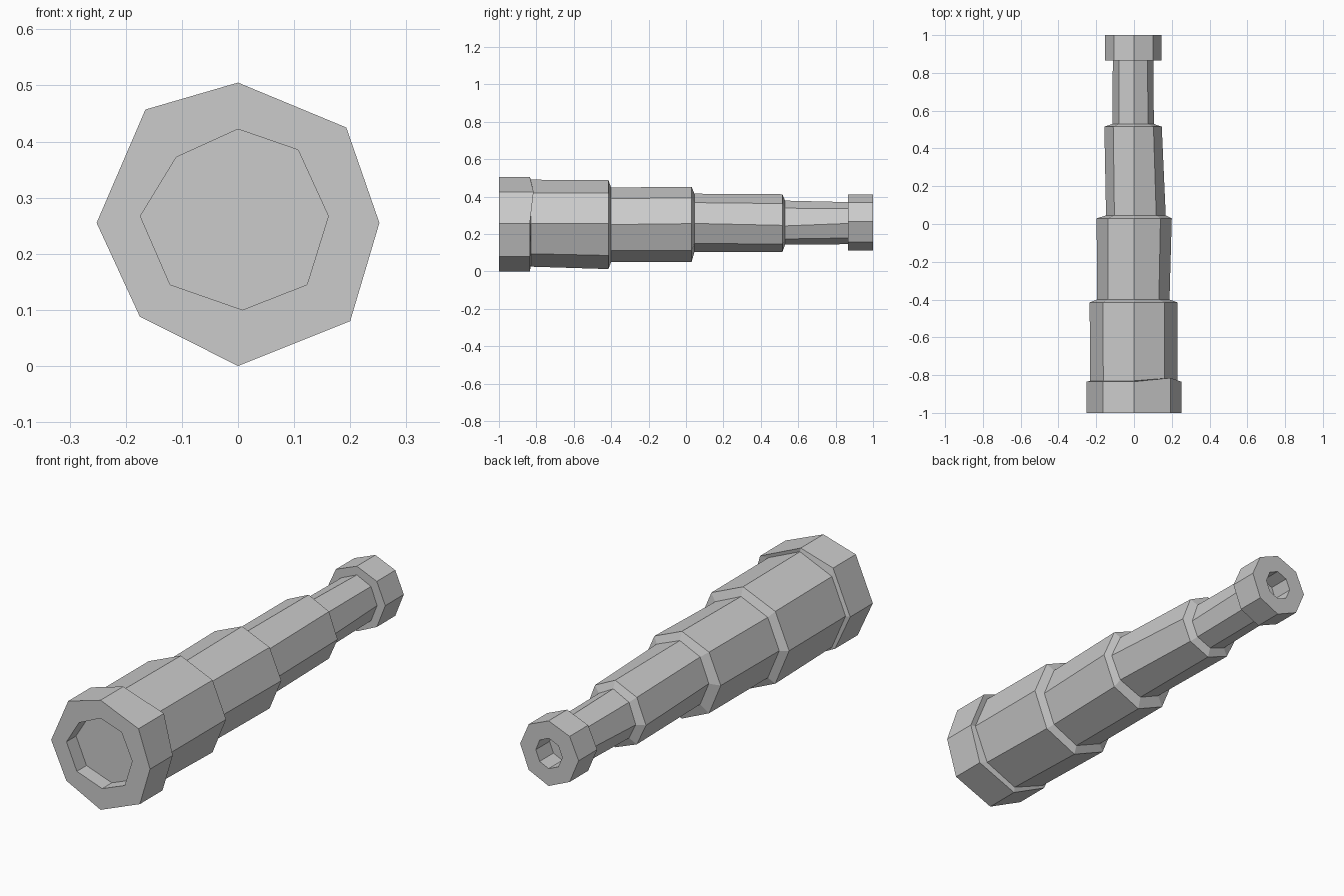
import bpy, bmesh

if "Cube" in bpy.data.objects:
    bpy.data.objects.remove(bpy.data.objects["Cube"])

# Octagon order: top, then clockwise as seen from the front
K = 0.7
UNIT = [(0, 1), (K, K), (1, 0), (K, -K), (0, -1), (-K, -K), (-1, 0), (-K, K)]


def octagon(y, left, right, low, high, mid=None):
    """Eight-sided ring at depth y fitted to the given extents."""
    mid = (low + high) / 2 if mid is None else mid
    return [(ux * (right if ux > 0 else -left), y,
             mid + uz * (high - mid if uz > 0 else mid - low)) for ux, uz in UNIT]


def at(y, outline):
    return [(x, y, z) for x, z in outline]


def loft(name, rings, cap_end=False):
    """Skin consecutive rings with flat quads; optionally close the last one."""
    bm = bmesh.new()
    loops = [[bm.verts.new(p) for p in r] for r in rings]
    for a, b in zip(loops, loops[1:]):
        for i in range(8):
            j = (i + 1) % 8
            bm.faces.new((a[i], a[j], b[j], b[i]))
    if cap_end:
        bm.faces.new(loops[-1])
    me = bpy.data.meshes.new(name)
    bm.to_mesh(me)
    bm.free()
    ob = bpy.data.objects.new(name, me)
    bpy.context.collection.objects.link(ob)
    return ob


# Hand-made outlines of the objective ring and its lens recess
RIM = [(0, .505), (.193, .425), (.252, .255), (.2, .08),
       (0, 0), (-.175, .088), (-.252, .255), (-.165, .457)]
LENS = [(0, .422), (.107, .385), (.161, .267), (.123, .145),
        (.008, .1), (-.121, .145), (-.174, .267), (-.11, .372)]

# Start and end rings of each drawn-out tube
t1a = octagon(-.83, -.232, .23, .025, .49, .255)
t1b = octagon(-.415, -.235, .23, .012, .487, .255)
t2a = octagon(-.40, -.195, .188, .05, .448, .25)
t2b = octagon(.03, -.198, .20, .05, .452, .255)
t3a = octagon(.045, -.148, .168, .103, .415, .256)
t3b = octagon(.515, -.157, .147, .103, .412, .246)
t4a = octagon(.53, -.115, .105, .143, .378, .243)
t4b = octagon(.865, -.112, .103, .145, .37, .256)

# Objective ring: back lip (slightly skewed), outside wall, front face, lens recess
back = at(-.835, RIM)
back[1] = (.193, -.815, .425)
loft("objective_ring", [t1a, back, at(-1, RIM), at(-1, LENS), at(-.93, LENS)], True)

# Nested tubes, each ending in a bevelled step down to the next
loft("large_tube", [t2a, t1b, t1a])
loft("middle_tube", [t3a, t2b, t2a])
loft("small_tube", [t4a, t3b, t3a])
loft("inner_tube", [t4b, t4a])

# Eyepiece with its small recess
loft("eyepiece", [octagon(.90, -.07, .065, .19, .33),
                  octagon(1, -.07, .065, .19, .33),
                  octagon(1, -.153, .145, .11, .41, .267),
                  octagon(.865, -.153, .145, .11, .41, .267), t4b][::-1], True)

# Consistent outward faces: the lofts run back to front
for ob in bpy.context.scene.objects:
    bm = bmesh.new()
    bm.from_mesh(ob.data)
    face = max(bm.faces, key=lambda f: abs(f.calc_center_median().x)
               + abs(f.calc_center_median().z - .25))
    out = face.calc_center_median()
    out.y, out.z = 0, out.z - .25
    if face.normal.dot(out) < 0:
        bmesh.ops.reverse_faces(bm, faces=bm.faces)
    bm.to_mesh(ob.data)
    bm.free()
